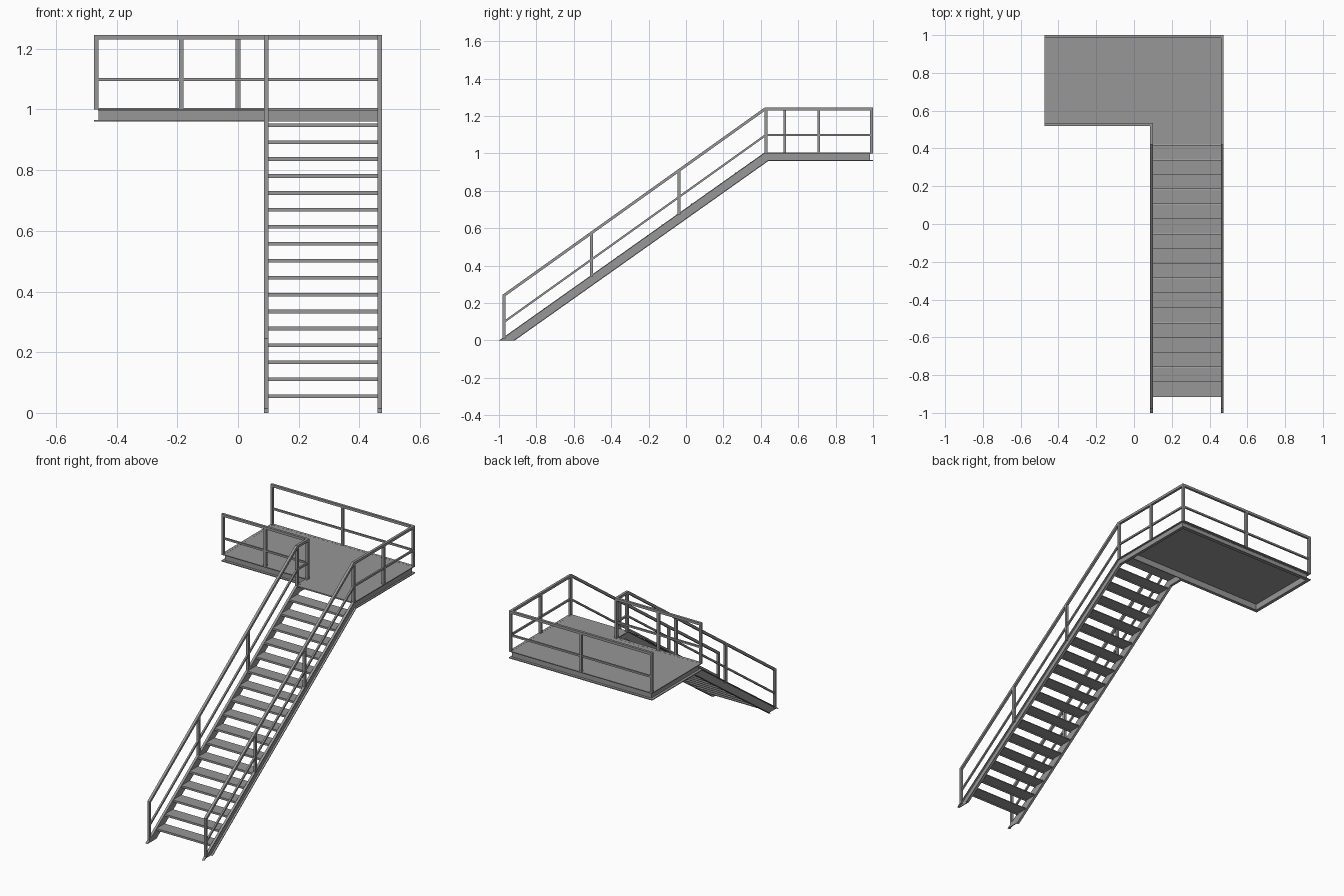
import bpy

if "Cube" in bpy.data.objects:
    bpy.data.objects.remove(bpy.data.objects["Cube"])

S = 1.005 / 1.42          # stair slope
COS = 1 / (1 + S * S) ** 0.5
TOP, LOW = 1.005, 0.96    # deck level, underside of frame
RISE, RUN = TOP / 18, 0.0785
F = 0.005                 # steel thickness

steel = bpy.data.materials.new("dark_grey_steel")
steel.diffuse_color = (0.31, 0.31, 0.31, 1)
steel.use_nodes = True
steel.node_tree.nodes["Principled BSDF"].inputs["Base Color"].default_value = steel.diffuse_color


def mesh(name, verts, faces):
    me = bpy.data.meshes.new(name)
    me.from_pydata(verts, [], faces)
    me.materials.append(steel)
    ob = bpy.data.objects.new(name, me)
    bpy.context.collection.objects.link(ob)
    return ob


def prism(name, yz, x0, x1):
    """Extrude a y-z outline from x0 to x1 (outline clockwise seen from +x)."""
    n = len(yz)
    verts = [(x0, y, z) for y, z in yz] + [(x1, y, z) for y, z in yz]
    faces = [tuple(range(n)), tuple(reversed(range(n, 2 * n)))]
    faces += [((i + 1) % n, i, n + i, n + (i + 1) % n) for i in range(n)]
    return mesh(name, verts, faces)


def box(name, x0, x1, y0, y1, z0, z1):
    return prism(name, [(y0, z0), (y0, z1), (y1, z1), (y1, z0)], x0, x1)


def strip(name, x0, x1, y0, yb, zb, y1, tv, tf, foot=False, s=S):
    """Sloped band bending to level at (yb, zb); tv, tf = vertical depths."""
    zs = zb - s * (yb - y0)
    ym = yb + (tv - tf) / s
    start = (y0 + tv / s, zs) if foot else (y0, zs - tv)
    return prism(name, [(y0, zs), (yb, zb), (y1, zb), (y1, zb - tf),
                        (ym, zb - tf), start], x0, x1)


def post(name, x, y, z0, z1=1.235):
    box(name, x - .0075, x + .0075, y - .0075, y + .0075, z0, z1)


# Stair sides: channel stringers with handrails, right and left
TV = 0.085 * S
FV = F / COS
RS = 1.0 / 1.4            # handrail slope
for side, xo, xi, yend in (("right", .475, .46, 1.0), ("left", .085, .10, .535)):
    a, b = min(xo, xi), max(xo, xi)
    web = (xi, xi + F) if side == "right" else (xi - F, xi)
    yw = .985 if side == "right" else yend
    strip(side + "_stringer_web", *web, -1, .42, TOP, yw, TV, TOP - LOW, True)
    strip(side + "_stringer_top_flange", a, b, -1, .42, TOP, yend, FV, F, True)
    yb = .42 + ((TV - FV) - (TOP - LOW - F)) / S
    strip(side + "_stringer_bottom_flange", a, b, -.915 - FV / S, yb, LOW + F,
          yend, FV, F, True)
    strip(side + "_top_rail", a, b, -.98, .42, 1.245, yend, .015 / COS, .015, s=RS)
    c = (a + b) / 2
    strip(side + "_mid_rail", c - .005, c + .005, -.975, .425, 1.104, yend - .005,
          .011 / COS, .011, s=RS)
    for i, y in enumerate((-.9725, -.505, -.038)):
        post(f"{side}_stair_post_{i}", c, y, S * (y + 1) - .008,
             1.245 - RS * (.42 - y) - .01)
    for i, y in enumerate((.4275, .71, .9925) if side == "right" else (.4275, .5275)):
        post(f"{side}_landing_post_{i}", c, y, TOP - .003)

# Treads: plates with a turned-down front lip
for i in range(17):
    y, z = -.915 + i * RUN, (i + 1) * RISE + .005
    prism(f"tread_{i}", [(y, z - .012), (y, z), (y + .0775, z), (y + .0775, z - F),
                         (y + F, z - F), (y + F, z - .012)], .10, .46)

# Landing deck plates
box("deck", -.462, .462, .53, .987, TOP - .008, TOP - .0005)
box("deck_stair_head", .10, .46, .42, .53, TOP - .008, TOP - .0005)

# Landing frame channels: front, back, left
box("front_frame_web", -.46, .46, .535, .535 + F, LOW, TOP - .001)
box("back_frame_web", -.46, .465, .985 - F, .985, LOW, TOP - .001)
box("left_frame_web", -.46, -.46 + F, .535, .985, LOW, TOP - .001)
for tag, z in (("top", TOP - F), ("bottom", LOW)):
    box(f"front_frame_{tag}_flange", -.475, .085, .52, .537, z, z + F)
    box(f"back_frame_{tag}_flange", -.475, .46, .983, 1.0, z, z + F)
    box(f"left_frame_{tag}_flange", -.475, -.458, .537, .983, z, z + F)

# Front and back landing guard rails
for tag, y, xend, xs in (("front", .5275, .085, (-.4675, -.1875)),
                         ("back", .9925, .46, (-.4675, 0))):
    box(tag + "_top_rail", -.475, xend, y - .0075, y + .0075, 1.23, 1.245)
    box(tag + "_mid_rail", -.47, xend + .005, y - .005, y + .005, 1.093, 1.104)
    for i, x in enumerate(xs):
        post(f"{tag}_guard_post_{i}", x, y, TOP - .003)
